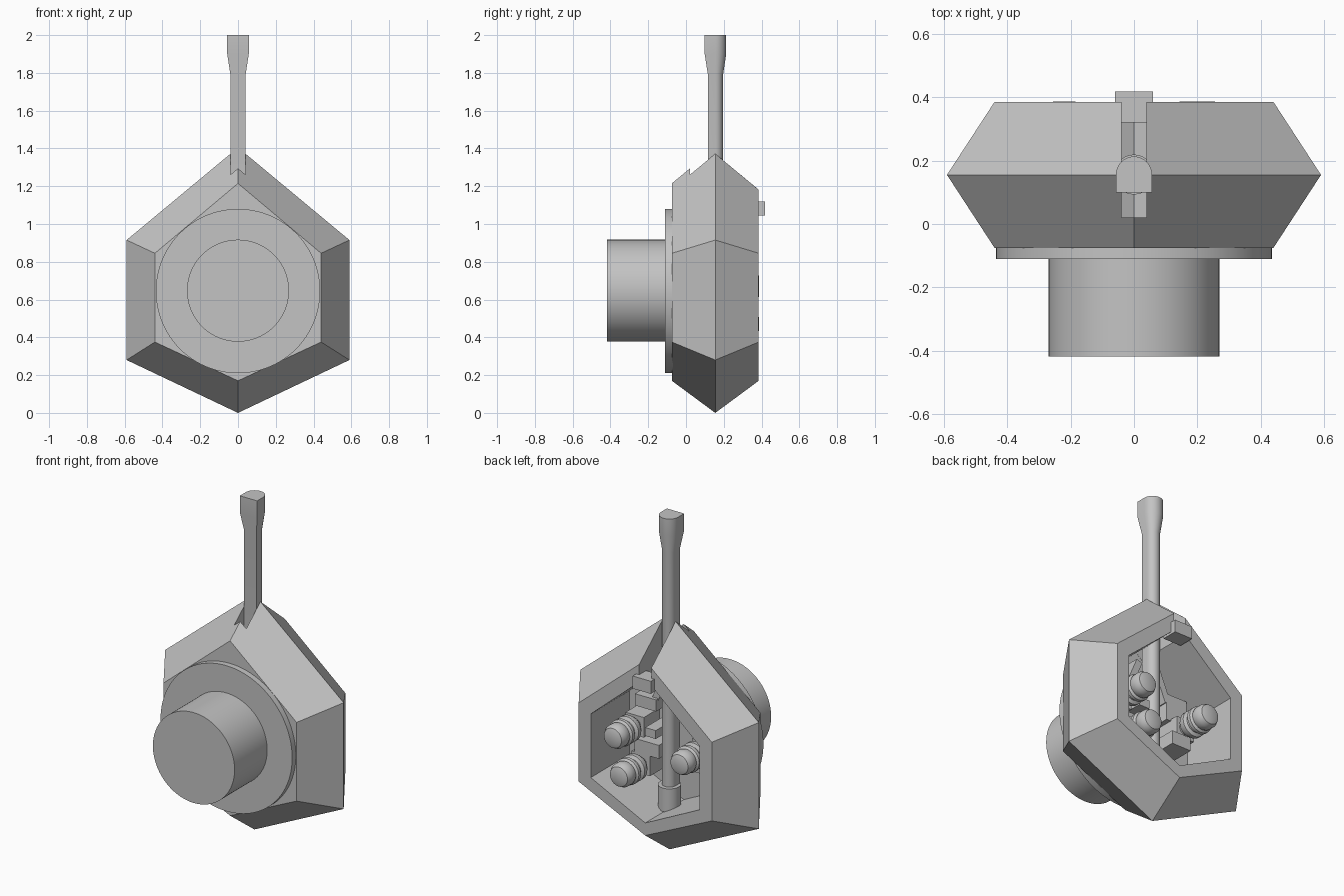
import bpy, bmesh, math
from mathutils import Vector, Matrix

cube = bpy.data.objects.get("Cube")
if cube:
    bpy.data.objects.remove(cube, do_unlink=True)

grey = bpy.data.materials.new("plain_grey")
grey.use_nodes = True
grey.diffuse_color = (0.55, 0.55, 0.55, 1)
for node in grey.node_tree.nodes:
    if node.type == 'BSDF_PRINCIPLED':
        node.inputs["Base Color"].default_value = grey.diffuse_color


def finish(name, bm, smooth=False):
    bmesh.ops.recalc_face_normals(bm, faces=bm.faces)
    mesh = bpy.data.meshes.new(name)
    bm.to_mesh(mesh)
    bm.free()
    mesh.materials.append(grey)
    ob = bpy.data.objects.new(name, mesh)
    bpy.context.collection.objects.link(ob)
    bpy.ops.object.select_all(action='DESELECT')
    bpy.context.view_layer.objects.active = ob
    ob.select_set(True)
    if smooth:
        bpy.ops.object.shade_smooth_by_angle(angle=math.radians(35))
    return ob


def loft(name, rings, smooth=False):
    """Skin a list of equal point rings and cap both ends."""
    bm = bmesh.new()
    loops = [[bm.verts.new(p) for p in ring] for ring in rings]
    n = len(loops[0])
    for a, b in zip(loops, loops[1:]):
        for i in range(n):
            j = (i + 1) % n
            bm.faces.new((a[i], a[j], b[j], b[i]))
    bm.faces.new(loops[0])
    bm.faces.new(loops[-1])
    return finish(name, bm, smooth)


def box(name, x, y, z, tilt=0):
    """Box from three (low, high) ranges, tilted about its own y axis."""
    bm = bmesh.new()
    spans = (x, y, z)
    size = [b - a for a, b in spans]
    centre = Vector([(a + b) / 2 for a, b in spans])
    bmesh.ops.create_cube(bm, size=1, matrix=Matrix.Translation(centre)
                          @ Matrix.Rotation(tilt, 4, 'Y') @ Matrix.Diagonal((*size, 1)))
    return finish(name, bm)


def turned(name, x, z, profile, sides=48):
    """Solid turned around a y axis, from (radius, y) steps."""
    angles = [i * math.tau / sides for i in range(sides)]
    return loft(name, [[(x + r * math.cos(a), y, z + r * math.sin(a)) for a in angles]
                       for r, y in profile], True)


def hexagon(y, half, top, shoulder, hip, bottom):
    return [(0, y, top), (half, y, shoulder), (half, y, hip),
            (0, y, bottom), (-half, y, hip), (-half, y, shoulder)]


# Hollow six-sided housing, open at the back
inner = (0.36, 1.11, 0.80, 0.42, 0.245)
rim = (0.44, 1.215, 0.845, 0.375, 0.17)
housing = loft("housing", [
    hexagon(-0.075, *rim),
    hexagon(0.155, 0.59, 1.405, 0.915, 0.28, 0.0),
    hexagon(0.385, *rim),
    hexagon(0.385, *inner),
    hexagon(0.02, *inner)])

# Slot through the roof for the lever
cutter = box("slot_cutter", (-0.04, 0.04), (0.021, 0.6), (1.0, 1.6))
cutter.hide_render = True
cut = housing.modifiers.new("slot", 'BOOLEAN')
cut.operation = 'DIFFERENCE'
cut.solver = 'EXACT'
cut.object = cutter
bpy.context.view_layer.objects.active = housing
bpy.ops.object.modifier_apply(modifier=cut.name)
bpy.data.objects.remove(cutter, do_unlink=True)

# Front flange and drum
turned("front_flange", 0, 0.645, [(0.435, -0.11), (0.435, -0.07)], 96)
turned("front_drum", 0, 0.647, [(0.27, -0.418), (0.27, -0.1)], 96)


# Lever with a flat front and a rounded back
def d_section(r, z):
    arc = [math.pi * i / 16 for i in range(17)]
    return ([(r * math.cos(a), 0.156 + r * math.sin(a), z) for a in arc]
            + [(-r, 0.156 - r, z), (r, 0.156 - r, z)])


loft("lever", [d_section(r, z) for r, z in
               ((0.04, 0.3), (0.04, 1.79), (0.057, 1.9), (0.057, 2.0))], True)

# Collar holding the foot of the lever
bm = bmesh.new()
bmesh.ops.create_cone(bm, cap_ends=True, segments=32, radius1=0.063, radius2=0.063,
                      depth=0.14, matrix=Matrix.Translation((0, 0.156, 0.32)))
finish("lever_collar", bm, True)

# Catch closing the back of the slot
box("slot_catch", (-0.06, 0.06), (0.32, 0.418), (1.045, 1.12))

# Ringed knobs on stems, each carried by a block on the front wall
for i, (x, z) in enumerate(((0.22, 0.69), (0.18, 0.47), (-0.22, 0.65)), 1):
    turned(f"knob_{i}", x, z, [
        (0.04, 0.01), (0.04, 0.2), (0.065, 0.2), (0.078, 0.22), (0.078, 0.245),
        (0.06, 0.255), (0.06, 0.27), (0.078, 0.28), (0.078, 0.3), (0.066, 0.31),
        (0.07, 0.32), (0.07, 0.355), (0.058, 0.378), (0.035, 0.386)], 32)
    box(f"knob_block_{i}", (x - 0.06, x + 0.06), (0.01, 0.17), (z - 0.06, z + 0.06))

# Inner mechanism blocks and slanted bars
box("centre_block", (0.06, 0.22), (0.01, 0.17), (0.53, 0.61))
box("upper_block", (0.1, 0.24), (0.01, 0.14), (0.79, 0.86))
box("small_block", (0.06, 0.13), (0.01, 0.2), (0.66, 0.71))
box("tall_block", (-0.27, -0.13), (0.01, 0.12), (0.7, 0.86))
box("lower_block", (-0.25, -0.12), (0.01, 0.18), (0.52, 0.6))
for side, name in ((1, "left"), (-1, "right")):
    box(f"{name}_slanted_bar", (side * 0.1 - 0.02, side * 0.1 + 0.02), (0.01, 0.12),
        (0.8, 1.0), -side * 0.4)
